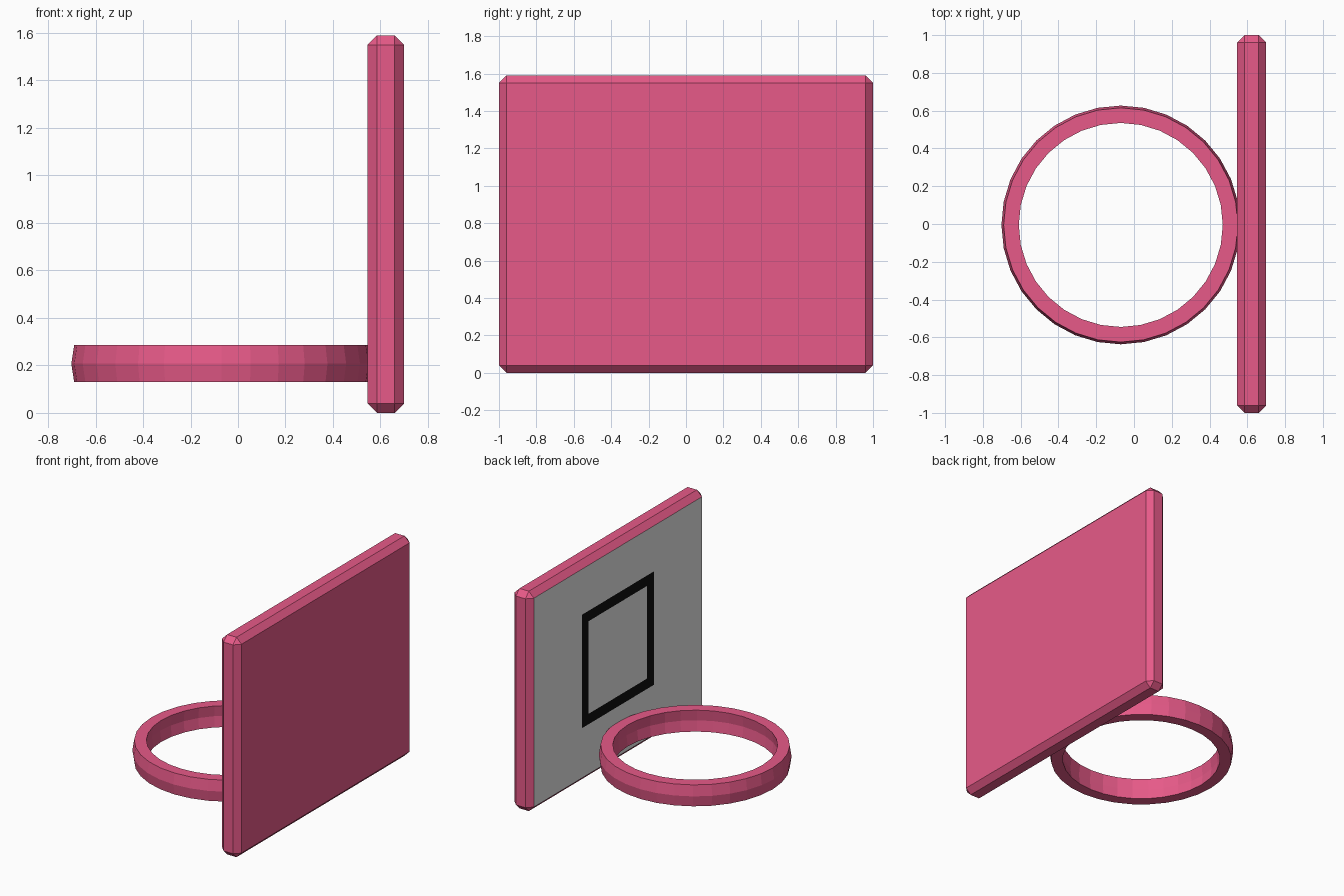
import bpy
import bmesh
import math

if "Cube" in bpy.data.objects:
    bpy.data.objects.remove(bpy.data.objects["Cube"])


def srgb(r, g, b):
    lin = lambda c: c / 12.92 if c <= 0.04045 else ((c + 0.055) / 1.055) ** 2.4
    return tuple(lin(c / 255) for c in (r, g, b)) + (1.0,)


def material(name, rgb):
    mat = bpy.data.materials.new(name)
    mat.diffuse_color = srgb(*rgb)
    mat.use_nodes = True
    mat.node_tree.nodes["Principled BSDF"].inputs["Base Color"].default_value = mat.diffuse_color
    return mat


PINK = material("pink", (238, 93, 141))
WHITE = material("white", (238, 238, 238))
BLACK = material("black", (14, 14, 14))


def add_object(name, bm, mats):
    bmesh.ops.recalc_face_normals(bm, faces=bm.faces)
    mesh = bpy.data.meshes.new(name)
    bm.to_mesh(mesh)
    bm.free()
    for m in mats:
        mesh.materials.append(m)
    obj = bpy.data.objects.new(name, mesh)
    bpy.context.collection.objects.link(obj)
    return obj


# Backboard: chamfered slab
X0, X1, H, CH = 0.545, 0.70, 1.59, 0.04
bm = bmesh.new()
bmesh.ops.create_cube(bm, size=1)
for v in bm.verts:
    v.co = ((X0 + X1) / 2 + v.co.x * (X1 - X0), v.co.y * 2, (v.co.z + 0.5) * H)
bmesh.ops.bevel(bm, geom=bm.edges[:], offset=CH, segments=1, affect='EDGES')
bm.normal_update()

# Painted target square: cut the hoop-side face along the frame's lines
MID, OUT, INN = 0.81, 0.41, 0.335
for axis, centre in ((1, 0.0), (2, MID)):
    for d in (-OUT, -INN, INN, OUT):
        faces = [f for f in bm.faces if f.normal.x < -0.99]
        edges = {e for f in faces for e in f.edges}
        verts = {v for f in faces for v in f.verts}
        co, no = [0, 0, 0], [0, 0, 0]
        co[axis], no[axis] = centre + d, 1
        bmesh.ops.bisect_plane(bm, geom=list(verts) + list(edges) + faces,
                               plane_co=co, plane_no=no, dist=1e-5)
        bm.normal_update()
for f in bm.faces:
    if f.normal.x < -0.99:
        c = f.calc_center_median()
        reach = max(abs(c.y), abs(c.z - MID))
        f.material_index = 2 if INN < reach < OUT else 1
add_object("backboard", bm, (PINK, WHITE, BLACK))

# Hoop: six-point profile swept round 32 sides
SIDES, CX, CY = 32, -0.07, -0.005
PROFILE = [(0.62, 0.13), (0.632, 0.207), (0.62, 0.285),
           (0.54, 0.285), (0.55, 0.207), (0.54, 0.13)]
bm = bmesh.new()
rings = []
for i in range(SIDES):
    a = 2 * math.pi * i / SIDES
    rings.append([bm.verts.new((CX + r * math.cos(a), CY + r * math.sin(a), z))
                  for r, z in PROFILE])
for i in range(SIDES):
    p, q = rings[i], rings[(i + 1) % SIDES]
    for j in range(len(PROFILE)):
        k = (j + 1) % len(PROFILE)
        bm.faces.new((p[j], q[j], q[k], p[k]))
add_object("hoop", bm, (PINK,))
